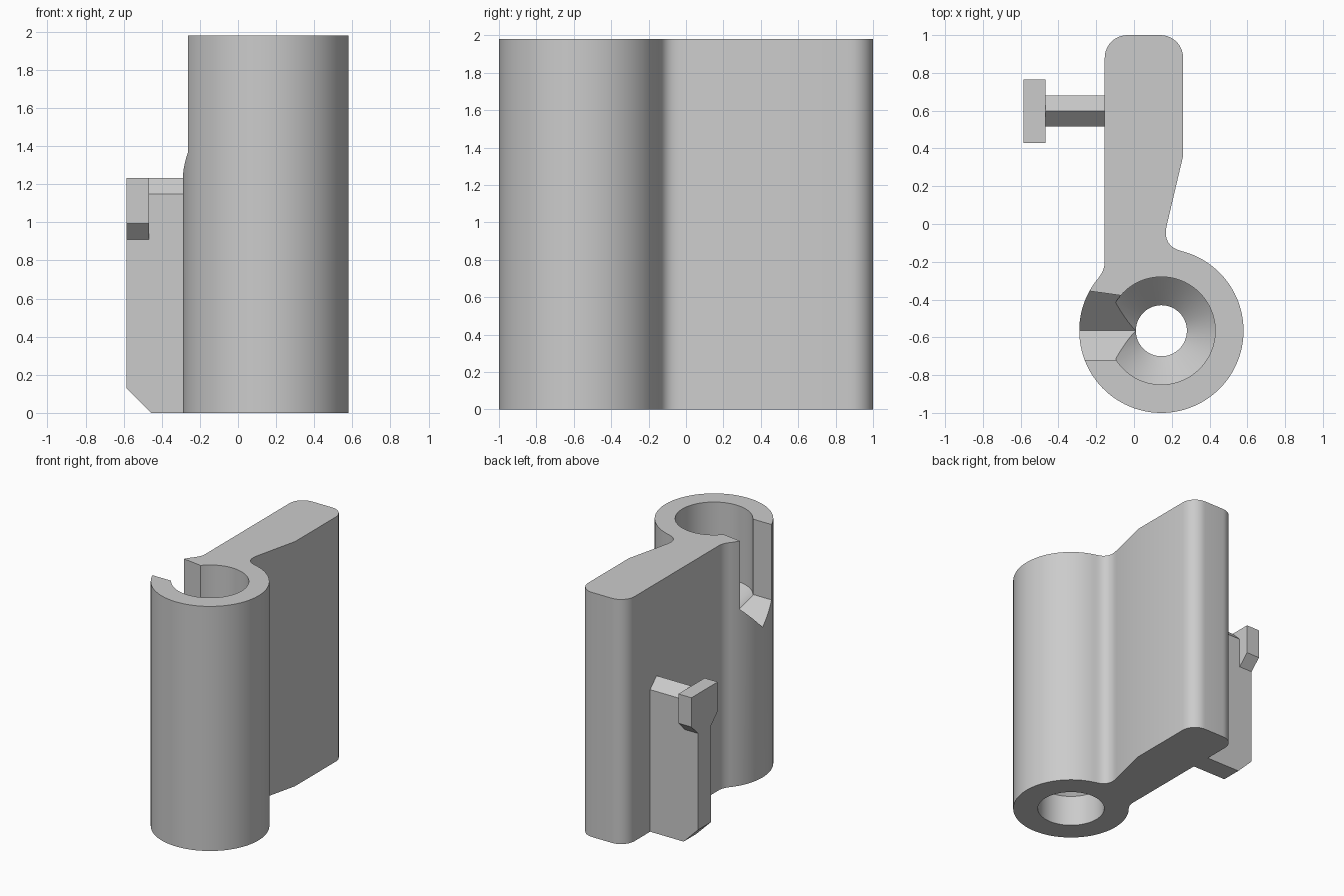
import bpy, bmesh
from math import sin, cos, pi, radians, atan2
from mathutils import Vector

if "Cube" in bpy.data.objects:
    bpy.data.objects.remove(bpy.data.objects["Cube"], do_unlink=True)

HEIGHT = 1.98
CX, CY, R = 0.145, -0.565, 0.435   # tube axis and outer radius
SEAT = 1.215                       # height of the slot bottom and funnel throat

grey = bpy.data.materials.new("plain_grey")
grey.use_nodes = True
grey.diffuse_color = (0.6, 0.6, 0.6, 1)
grey.node_tree.nodes["Principled BSDF"].inputs["Base Color"].default_value = (0.6, 0.6, 0.6, 1)


def loft(name, start, end):
    """Solid between two matching outlines of 3D points."""
    bm = bmesh.new()
    a = [bm.verts.new(p) for p in start]
    b = [bm.verts.new(p) for p in end]
    bm.faces.new(a)
    bm.faces.new(b)
    for i in range(len(a)):
        j = (i + 1) % len(a)
        bm.faces.new((a[i], a[j], b[j], b[i]))
    return finish(name, bm)


def lathe(name, profile, steps=96):
    """Solid of revolution about the tube axis from (radius, z) pairs."""
    bm = bmesh.new()
    rings = [[bm.verts.new((CX + r * cos(2 * pi * i / steps), CY + r * sin(2 * pi * i / steps), z))
              for i in range(steps)] for r, z in profile]
    for lo, hi in zip(rings, rings[1:]):
        for i in range(steps):
            j = (i + 1) % steps
            bm.faces.new((lo[i], lo[j], hi[j], hi[i]))
    bm.faces.new(rings[0])
    bm.faces.new(rings[-1])
    return finish(name, bm)


def finish(name, bm):
    bmesh.ops.recalc_face_normals(bm, faces=bm.faces)
    mesh = bpy.data.meshes.new(name)
    bm.to_mesh(mesh)
    bm.free()
    mesh.materials.append(grey)
    obj = bpy.data.objects.new(name, mesh)
    bpy.context.collection.objects.link(obj)
    return obj


def activate(obj):
    bpy.ops.object.select_all(action='DESELECT')
    obj.select_set(True)
    bpy.context.view_layer.objects.active = obj


def cut(obj, cutter):
    activate(obj)
    mod = obj.modifiers.new("cut", 'BOOLEAN')
    mod.operation, mod.solver, mod.object = 'DIFFERENCE', 'EXACT', cutter
    bpy.ops.object.modifier_apply(modifier=mod.name)
    bpy.data.objects.remove(cutter, do_unlink=True)


def arc(cx, cy, r, a0, a1, n):
    return [(cx + r * cos(a0 + (a1 - a0) * i / n), cy + r * sin(a0 + (a1 - a0) * i / n))
            for i in range(n + 1)]


def bend(p, q, s, n=8):
    """Quadratic fillet from p to s, pulled towards q; end points left out."""
    p, q, s = Vector(p), Vector(q), Vector(s)
    return [tuple(p * (1 - t) ** 2 + q * 2 * t * (1 - t) + s * t * t)
            for t in (i / n for i in range(1, n))]


# Body: round tube blending into a flat arm
left_a, right_a = atan2(0.265, -0.345), atan2(0.422, 0.105)
tube = arc(CX, CY, R, left_a, right_a + 2 * pi, 90)
waist, shoulder, root = (0.175, 0.0), (0.26, 0.36), (-0.155, -0.2)
outline = tube + bend(tube[-1], (0.145, -0.115), waist) + [waist, shoulder]
outline += arc(0.14, 0.88, 0.12, 0, pi / 2, 10)
outline += arc(-0.035, 0.88, 0.12, pi / 2, pi, 10)
outline += [root] + bend(root, (-0.155, -0.25), tube[0])
body = loft("tube_and_arm", [(x, y, 0) for x, y in outline], [(x, y, HEIGHT) for x, y in outline])

# Stepped bore with a funnel seat
cut(body, lathe("bore_cutter", [(0.25, -0.1), (0.25, 0.25), (0.135, 0.365),
                                (0.135, SEAT), (0.285, SEAT + 0.15), (0.285, 2.2)]))


# Side slot with a V-shaped floor
def slot_section(x, y_back):
    y_front = -0.72
    return [(x, y_back, SEAT + y_back - CY), (x, CY, SEAT),
            (x, y_front, SEAT + CY - y_front), (x, y_front, 2.2), (x, y_back, 2.2)]


cut(body, loft("slot_cutter", slot_section(-0.5, -0.318), slot_section(CX, -0.408)))
activate(body)
bpy.ops.object.shade_smooth_by_angle(angle=radians(30))

# Rib: roof-topped bar with a chamfered lower outer corner
MID, HALF = 0.598, 0.082
bar = [(-0.1, 0), (-0.455, 0), (-0.585, 0.13), (-0.585, 1.15), (-0.1, 1.15)]
loft("side_rib", [(x, MID - HALF, z) for x, z in bar], [(x, MID + HALF, z) for x, z in bar])
roof = [(MID - HALF, 1.15), (MID + HALF, 1.15), (MID, 1.232)]
loft("rib_roof", [(-0.5, y, z) for y, z in roof], [(-0.1, y, z) for y, z in roof])

# Head: wider tab at the top of the rib, tapering in below
half = [(HALF, 0.91), (0.168, 0.995), (0.168, 1.232)]
head = [(MID + y, z) for y, z in half] + [(MID - y, z) for y, z in reversed(half)]
loft("rib_head", [(-0.585, y, z) for y, z in head], [(-0.468, y, z) for y, z in head])
